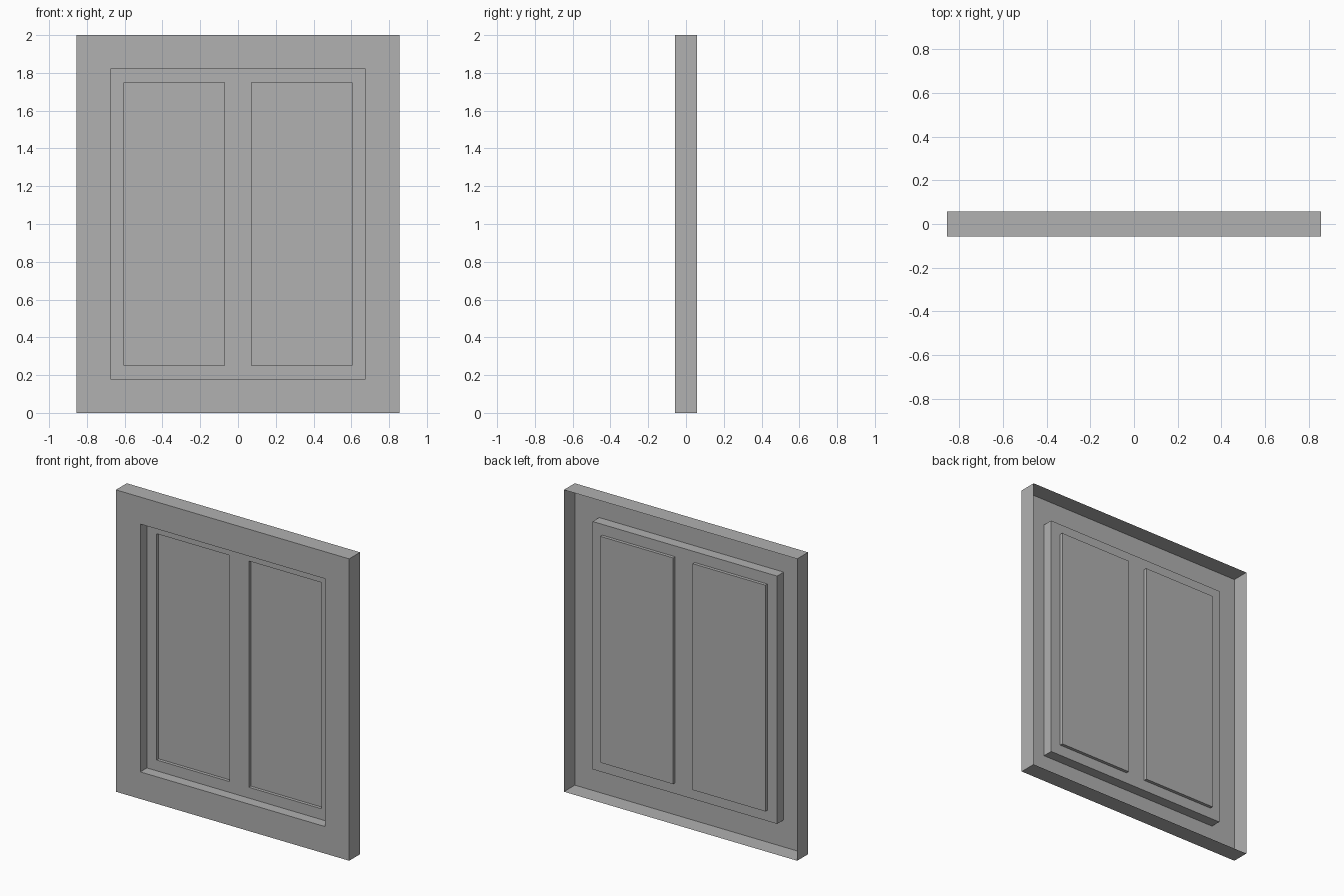
import bpy
import bmesh

cube = bpy.data.objects.get("Cube")
if cube:
    bpy.data.objects.remove(cube, do_unlink=True)

HALF_WIDTH, HEIGHT, HALF_DEPTH = 0.855, 2.0, 0.057
FRAME_BORDER, RECESS_DEPTH = 0.179, 0.069
PANE_BORDER, PANE_DEPTH = 0.0715, 0.021

grey = bpy.data.materials.new("plain_grey")
grey.use_nodes = True
colour = (0.44, 0.44, 0.44, 1)
grey.diffuse_color = colour
grey.node_tree.nodes["Principled BSDF"].inputs["Base Color"].default_value = colour


def inset(bm, faces, border, depth):
    """Narrow each face by a flat border, then push it straight along its normal."""
    if border:
        bmesh.ops.inset_individual(bm, faces=faces, thickness=border,
                                   use_even_offset=True)
    bmesh.ops.inset_individual(bm, faces=faces, thickness=0, depth=depth)


bm = bmesh.new()

# Open back outline, facing the front
corners = [(-HALF_WIDTH, 0), (HALF_WIDTH, 0), (HALF_WIDTH, HEIGHT), (-HALF_WIDTH, HEIGHT)]
panel = bm.faces.new([bm.verts.new((x, HALF_DEPTH, z)) for x, z in corners])
panel.normal_update()

# Outer rim, then the frame with its wide recess
inset(bm, [panel], 0, 2 * HALF_DEPTH)
panel.normal_update()
inset(bm, [panel], FRAME_BORDER, -RECESS_DEPTH)

# Recess bed split in two, with a sunken pane in each half
panel.normal_update()
cut = bmesh.ops.bisect_plane(bm, geom=[panel, *panel.edges, *panel.verts],
                             plane_co=(0, 0, 0), plane_no=(1, 0, 0))
halves = [g for g in cut["geom"] if isinstance(g, bmesh.types.BMFace)]
for half in halves:
    half.normal_update()
inset(bm, halves, PANE_BORDER, -PANE_DEPTH)

bm.normal_update()
mesh = bpy.data.meshes.new("two_pane_panel")
bm.to_mesh(mesh)
bm.free()
mesh.materials.append(grey)
obj = bpy.data.objects.new("two_pane_panel", mesh)
bpy.context.collection.objects.link(obj)
